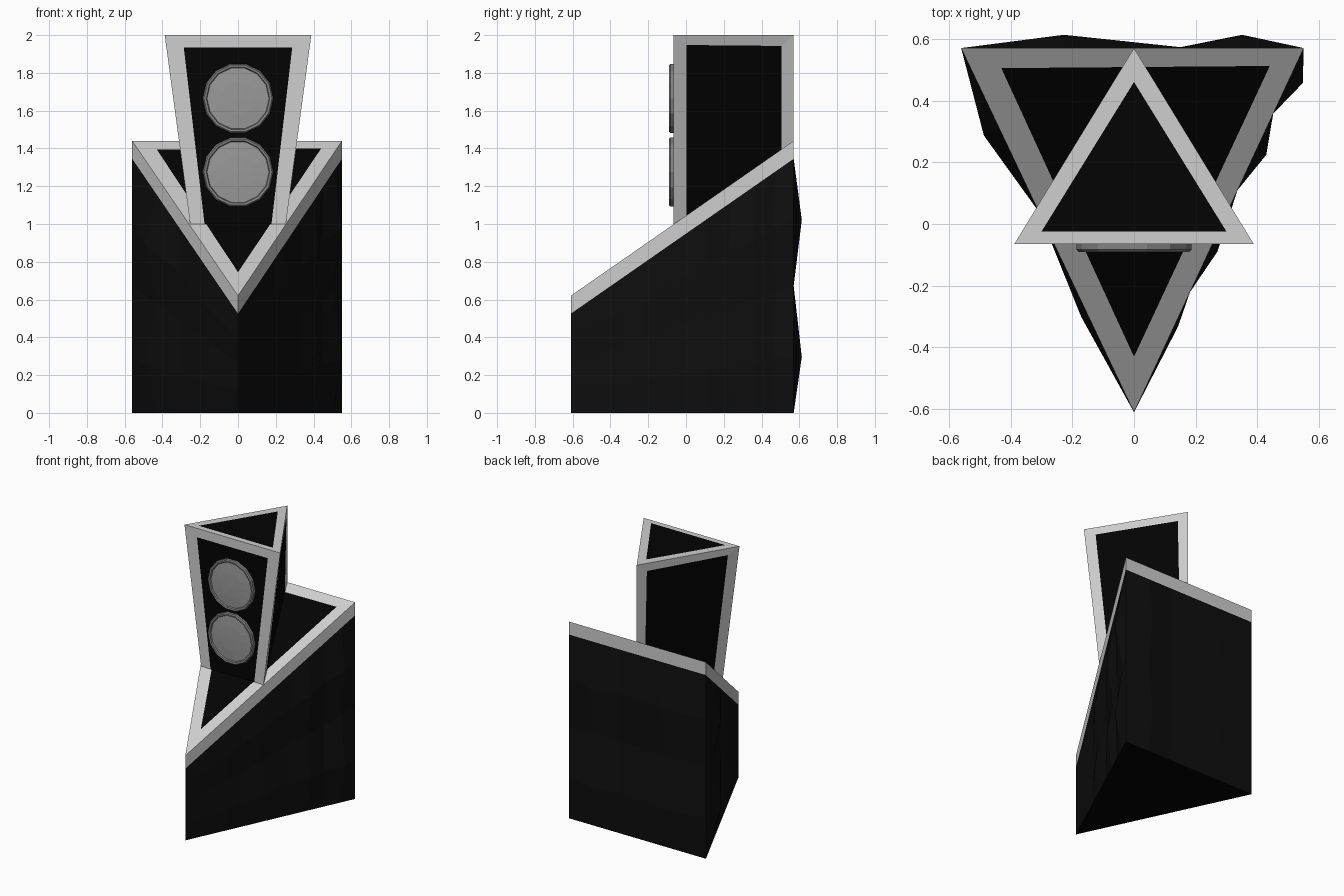
import bpy, bmesh, math
from mathutils import Vector

if "Cube" in bpy.data.objects:
    bpy.data.objects.remove(bpy.data.objects["Cube"])


def mat(name, v):
    m = bpy.data.materials.new(name)
    m.diffuse_color = (v, v, v, 1)
    m.use_nodes = True
    m.node_tree.nodes["Principled BSDF"].inputs["Base Color"].default_value = m.diffuse_color
    return m


TRIM = mat("light grey trim", 0.62)
WALL = mat("soft black wall", 0.0045)
PANEL = mat("deep black panel", 0.001)
CONE = mat("mid grey speaker", 0.32)
RING = mat("dark grey ring", 0.23)


def slope(y):
    """Height of the slanted top of the base."""
    return 0.62 + 0.82 * (y + 0.61) / 1.18


def add_face(bm, pts, index, centre):
    f = bm.faces.new([bm.verts.new(p) for p in pts])
    f.normal_update()
    if f.normal.dot(f.calc_center_median() - centre) < 0:
        f.normal_flip()
    f.material_index = index


def framed(bm, outer, inner, centre, skip=()):
    """Trim border (slot 0) around an inner black panel (slot 1)."""
    n = len(outer)
    for i in range(n):
        j = (i + 1) % n
        if i not in skip:
            add_face(bm, [outer[i], outer[j], inner[j], inner[i]], 0, centre)
    add_face(bm, inner, 1, centre)


def finish(bm, name, mats):
    bmesh.ops.remove_doubles(bm, verts=bm.verts, dist=0.0005)
    me = bpy.data.meshes.new(name)
    bm.to_mesh(me)
    bm.free()
    for m in mats:
        me.materials.append(m)
    ob = bpy.data.objects.new(name, me)
    bpy.context.collection.objects.link(ob)
    return ob


# Base: triangular block with slanted framed top and uneven walls
A, B, C = Vector((0, -0.61, 0)), Vector((0.55, 0.57, 0)), Vector((-0.56, 0.57, 0))
mid = Vector((0, 0.15, 0.6))
bm = bmesh.new()
framed(bm, [Vector((p.x, p.y, slope(p.y))) for p in (A, B, C)],
       [Vector((x, y, slope(y))) for x, y in ((0, -0.43), (0.44, 0.512), (-0.43, 0.505))], mid)
add_face(bm, [A, B, C], 1, mid)
# each wall: (position along wall, outward bulge)
walls = [
    (A, B, [(0, 0), (.24, .012), (.33, 0), (.45, .025), (.61, 0), (.72, .036), (.82, 0), (.92, .045), (1, 0)]),
    (B, C, [(0, 0), (.18, .043), (.36, .003), (.70, .043), (1, 0)]),
    (C, A, [(0, 0), (.22, .055), (.45, 0), (.73, .022), (1, 0)]),
]
rows = [(0, 0), (.22, 1), (.5, -0.05), (.76, 1), (1, 0)]
for p, q, cols in walls:
    d = (q - p).normalized()
    out = Vector((d.y, -d.x, 0))
    grid = []
    for t, bulge in cols:
        b = p.lerp(q, t)
        top = slope(b.y)
        col = [b + out * bulge * w + Vector((0, 0, h * (top - 0.095))) for h, w in rows]
        grid.append(col + [Vector((b.x, b.y, top))])
    for c0, c1 in zip(grid, grid[1:]):
        for r in range(len(rows)):
            add_face(bm, [c0[r], c1[r], c1[r + 1], c0[r + 1]],
                     0 if r == len(rows) - 1 else 2, mid)
finish(bm, "slanted_base", [TRIM, PANEL, WALL])

# Head: tapered triangular tower standing on the slope
F, K = -0.065, 0.57
hmid = Vector((0, 0.12, 1.6))
zf, zk = slope(F), slope(K)
bm = bmesh.new()
tl, tr, tb = Vector((-.388, F, 2)), Vector((.388, F, 2)), Vector((0, K, 2))
bl, br, bb = Vector((-.253, F, zf)), Vector((.253, F, zf)), Vector((0, K, zk))
framed(bm, [tl, tr, tb],
       [Vector((-.30, -.025, 2)), Vector((.30, -.025, 2)), Vector((0, .46, 2))], hmid)
framed(bm, [tl, tr, br, bl],
       [Vector((-.287, F, 1.935)), Vector((.287, F, 1.935)),
        br.lerp(bl, .15), br.lerp(bl, .85)], hmid, skip=(2,))
for t, b in ((tl, bl), (tr, br)):
    f0, f1 = 0.105, 0.90

    def at(u, v, t=t, b=b):
        return t.lerp(tb, u).lerp(b.lerp(bb, u), v)
    framed(bm, [t, tb, bb, b],
           [at(f0, .055), at(f1, .095), at(f1, 1), at(f0, 1)], hmid, skip=(2,))
add_face(bm, [bl, br, bb], 1, hmid)
finish(bm, "tower_head", [TRIM, PANEL])

# Two round speakers on the head front: profile (radius, y) turned about y
N = 14
profile = [(.187, -.06), (.187, -.083), (.18, -.09), (.168, -.088), (.164, -.078), (.09, -.083)]
for name, z in (("upper_speaker", 1.665), ("lower_speaker", 1.275)):
    bm = bmesh.new()
    loops = [[bm.verts.new((r * math.sin(2 * math.pi * (i + .5) / N), y,
                            z + r * math.cos(2 * math.pi * (i + .5) / N)))
              for i in range(N)] for r, y in profile]
    tip = bm.verts.new((0, -.085, z))
    for k in range(len(loops) - 1):
        for i in range(N):
            j = (i + 1) % N
            f = bm.faces.new([loops[k][i], loops[k][j], loops[k + 1][j], loops[k + 1][i]])
            f.material_index = 1 if k < 4 else 0
    for i in range(N):
        bm.faces.new([loops[-1][i], loops[-1][(i + 1) % N], tip])
    bm.faces.new(loops[0])
    bmesh.ops.recalc_face_normals(bm, faces=bm.faces)
    finish(bm, name, [CONE, RING])
